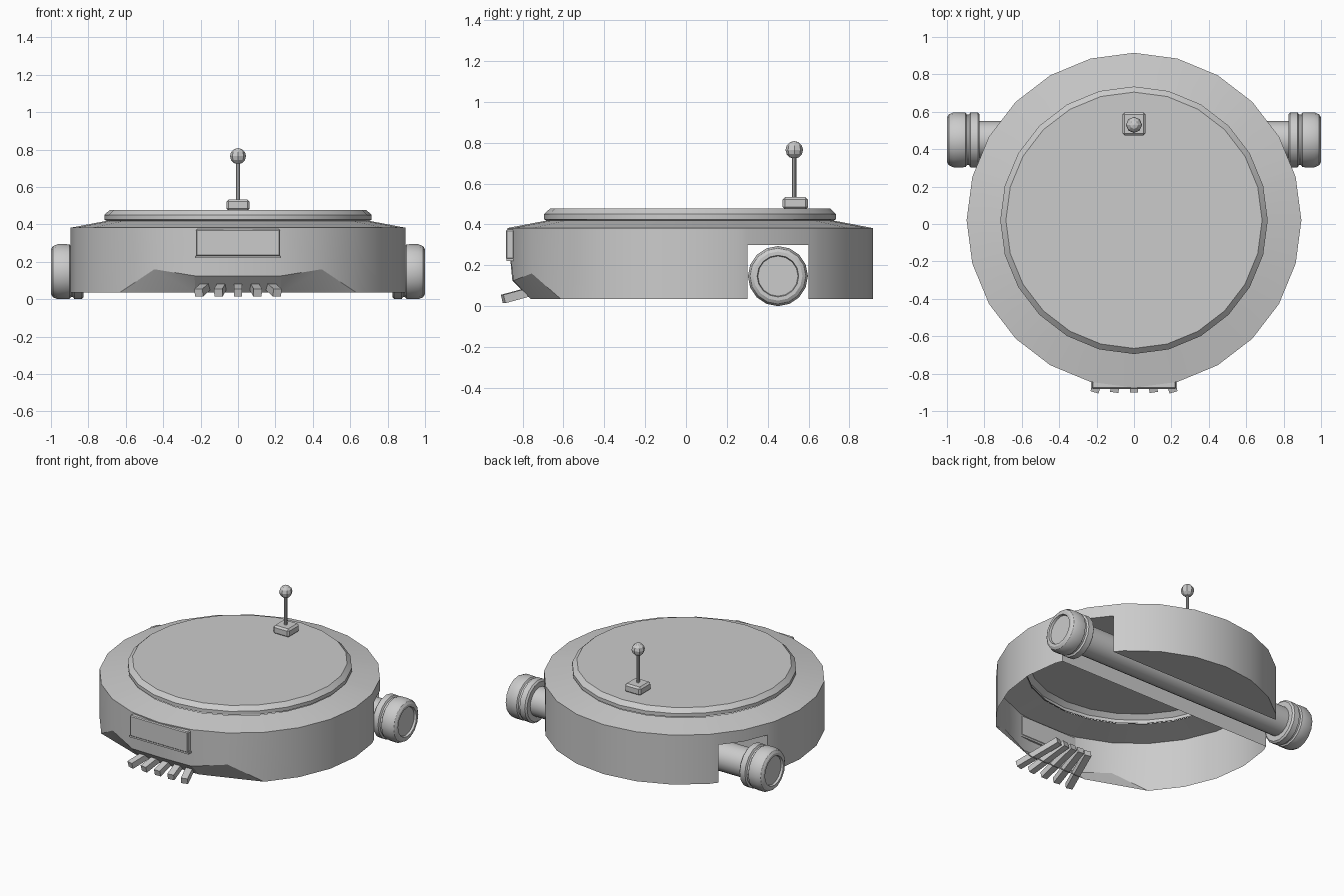
import bpy, bmesh, math
from mathutils import Vector, Matrix

if "Cube" in bpy.data.objects:
    bpy.data.objects.remove(bpy.data.objects["Cube"])

CY, R = 0.02, 0.895      # body centre and radius
LOW, TOP = 0.035, 0.382  # wall heights
WELL = 0.30              # axle channel ceiling


def finish(name, bm, angle=None):
    bmesh.ops.remove_doubles(bm, verts=bm.verts, dist=0.0005)
    bmesh.ops.recalc_face_normals(bm, faces=bm.faces)
    me = bpy.data.meshes.new(name)
    bm.to_mesh(me)
    bm.free()
    ob = bpy.data.objects.new(name, me)
    bpy.context.collection.objects.link(ob)
    bpy.context.view_layer.objects.active = ob
    if angle:
        bpy.ops.object.select_all(action='DESELECT')
        ob.select_set(True)
        bpy.ops.object.shade_smooth_by_angle(angle=math.radians(angle))
    return ob


def mirror(ob):
    m = ob.modifiers.new("mirror", 'MIRROR')
    m.use_axis[0] = True
    return ob


def face(bm, pts):
    bm.faces.new([bm.verts.new(p) for p in pts])


def lathe(name, profile, sides, matrix, angle=30):
    # profile of (radius, height) pairs spun about local z
    bm = bmesh.new()
    vs = [bm.verts.new((r, 0, h)) for r, h in profile]
    es = [bm.edges.new(p) for p in zip(vs, vs[1:])]
    bmesh.ops.spin(bm, geom=vs + es, cent=(0, 0, 0), axis=(0, 0, 1),
                   angle=2 * math.pi, steps=sides)
    bm.transform(matrix)
    return finish(name, bm, angle)


def box(name, size, matrix, bevel=0.0):
    bm = bmesh.new()
    bmesh.ops.create_cube(bm, size=1, matrix=matrix @ Matrix.Diagonal((*size, 1)))
    if bevel:
        bmesh.ops.bevel(bm, geom=bm.edges[:], offset=bevel, segments=1, affect='EDGES')
    return finish(name, bm)


# Body shell: half outline from back to front, with extra points at the channel
ring = [(R * math.sin(math.radians(15 * i)), CY + R * math.cos(math.radians(15 * i)))
        for i in range(13)]
ring[0], ring[12] = (0, ring[0][1]), (0, ring[12][1])
outline = []
for a, b in zip(ring, ring[1:]):
    outline.append(a)
    for y in (0.6, 0.3):
        if a[1] > y > b[1]:
            t = (a[1] - y) / (a[1] - b[1])
            outline.append((a[0] + t * (b[0] - a[0]), y))
outline.append(ring[-1])
raised = {len(outline) - 1: 0.125, len(outline) - 2: 0.125, len(outline) - 3: 0.16}


def low(i):
    x, y = outline[i]
    if i == len(outline) - 1:
        y = -0.85
    return (x, y, raised.get(i, LOW))


def inner(p):
    return (p[0] * 0.79, CY + (p[1] - CY) * 0.79, 0.418)


bm = bmesh.new()
for i in range(len(outline) - 1):
    a, b = outline[i], outline[i + 1]
    in_well = 0.3 < (a[1] + b[1]) / 2 < 0.6
    la, lb = ((*a, WELL), (*b, WELL)) if in_well else (low(i), low(i + 1))
    face(bm, [la, lb, (*b, TOP), (*a, TOP)])
    face(bm, [(*a, TOP), (*b, TOP), inner(b), inner(a)])
# Axle channel and closed rear floor
well = [p for p in outline if 0.2999 <= p[1] <= 0.6001]
face(bm, [(0, 0.6, WELL)] + [(*p, WELL) for p in well] + [(0, 0.3, WELL)])
for x, y in (well[0], well[-1]):
    face(bm, [(0, y, LOW), (x, y, LOW), (x, y, WELL), (0, y, WELL)])
face(bm, [(*p, LOW) for p in outline if p[1] >= 0.5999] + [(0, 0.6, LOW)])
# Sloped plate under the front
n = len(outline)
p0, p1 = (0, -0.76, LOW), (0.23, -0.76, LOW)
face(bm, [low(n - 4), low(n - 3), p1])
face(bm, [low(n - 3), low(n - 2), p1])
face(bm, [low(n - 2), low(n - 1), p0, p1])
mirror(finish("body_shell", bm, 20))

# Lid
lathe("lid", [(0.70, 0.418), (0.715, 0.425), (0.715, 0.45), (0.685, 0.478), (0, 0.478)],
      24, Matrix.Translation((0, CY, 0)), 20)

# Front panel
box("front_panel", (0.45, 0.04, 0.145), Matrix.Translation((0, -0.861, 0.302)), 0.006)
box("panel_lip", (0.46, 0.035, 0.012), Matrix.Translation((0, -0.861, 0.226)))

# Splayed sweeping fingers
for i in range(-2, 3):
    tip = Vector((i * 0.105, -0.895, 0.035))
    root = Vector((i * 0.06, -0.60, 0.115))
    d = (root - tip).normalized()
    side = d.cross(Vector((0, 0, 1))).normalized()
    m = Matrix((side, d, side.cross(d))).transposed().to_4x4()
    m.translation = (tip + root) / 2
    box("finger_%d" % (i + 3), (0.045, (root - tip).length, 0.042), m)

# Axle and wheels
to_x = Matrix.Translation((0, 0.45, 0.147)) @ Matrix.Rotation(math.pi / 2, 4, 'Y')
lathe("axle", [(0, -0.84), (0.1, -0.84), (0.1, 0.84), (0, 0.84)], 16, to_x)
mirror(lathe("wheel", [
    (0, 0.825), (0.135, 0.825), (0.147, 0.835), (0.147, 0.875), (0.135, 0.882),
    (0.135, 0.893), (0.145, 0.90), (0.147, 0.915), (0.147, 0.965), (0.136, 0.99),
    (0.12, 1.0), (0.102, 1.0), (0.098, 0.985), (0, 0.985)], 16, to_x))

# Antenna
box("antenna_base", (0.124, 0.124, 0.06), Matrix.Translation((0, 0.535, 0.503)), 0.012)
lathe("antenna_rod", [(0.01, 0.52), (0.01, 0.74)], 8, Matrix.Translation((0, 0.53, 0)))
bm = bmesh.new()
bmesh.ops.create_uvsphere(bm, u_segments=8, v_segments=6, radius=0.043,
                          matrix=Matrix.Translation((0, 0.53, 0.765)))
finish("antenna_ball", bm)
